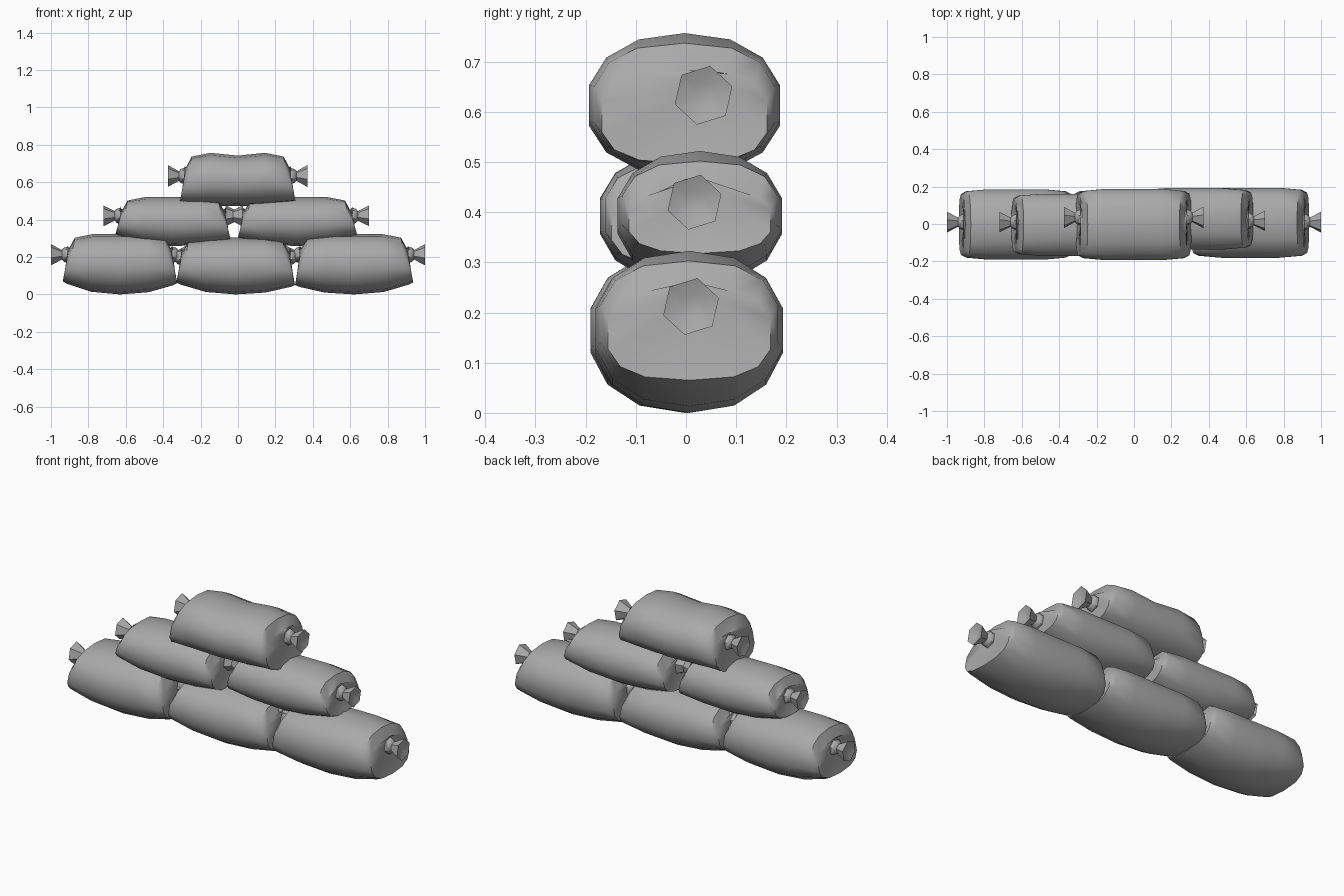
import bpy, bmesh, math

old = bpy.data.objects.get("Cube")
if old:
    bpy.data.objects.remove(old, do_unlink=True)

cloth = bpy.data.materials.new("grey_cloth")
cloth.use_nodes = True
colour = (0.4, 0.4, 0.4, 1)
cloth.diffuse_color = colour
cloth.node_tree.nodes["Principled BSDF"].inputs["Base Color"].default_value = colour

# Stations along half a sack: position, width, share of end lift, top drop, top inset, squareness
STATIONS = [(1.0, 0.86, 1.0, 0.075, 0.035, 2.7),
            (0.92, 0.94, 0.8, 0.02, 0.04, 2.5),
            (0.5, 1.0, 0.2, 0.0, 0.01, 2.2)]
SIDES = 14


def power(value, n):
    return math.copysign(abs(value) ** (2 / n), value)


def loft(name, rings, angle):
    """Skin a row of equal rings, close both ends and smooth."""
    bm = bmesh.new()
    rows = [[bm.verts.new(p) for p in ring] for ring in rings]
    for a, b in zip(rows, rows[1:]):
        for i in range(len(a)):
            j = (i + 1) % len(a)
            bm.faces.new((a[i], a[j], b[j], b[i]))
    bm.faces.new(rows[0])
    bm.faces.new(rows[-1])
    bmesh.ops.recalc_face_normals(bm, faces=bm.faces)
    mesh = bpy.data.meshes.new(name)
    bm.to_mesh(mesh)
    bm.free()
    mesh.materials.append(cloth)
    obj = bpy.data.objects.new(name, mesh)
    bpy.context.collection.objects.link(obj)
    bpy.ops.object.select_all(action='DESELECT')
    obj.select_set(True)
    bpy.context.view_layer.objects.active = obj
    bpy.ops.object.shade_smooth_by_angle(angle=math.radians(angle))


def circle(x, y, z, r, sides, turn=0.0):
    return [(x, y + r * math.cos(turn + math.tau * i / sides),
             z + r * math.sin(turn + math.tau * i / sides)) for i in range(sides)]


def sack(name, x0, x1, y0, y1, z0, z1, lifts, knot, dip=0.0):
    cx, half = (x0 + x1) / 2, (x1 - x0) / 2
    cy, wide = (y0 + y1) / 2, (y1 - y0) / 2
    ky, kz, kr = knot
    stations = [(-s[0],) + s[1:] for s in STATIONS]
    stations += [(0, 1.0, 0, dip, 0, 2.2)]
    stations += STATIONS[::-1]

    # Body: slanted, pillow-shaped cross-sections
    rings = []
    for u, w, lift, drop, inset, n in stations:
        low = z0 + lift * lifts[0 if u < 0 else 1]
        high = z1 - drop
        ring = []
        for i in range(SIDES):
            a = math.tau * (i + 0.5) / SIDES
            t = (power(math.sin(a), n) + 1) / 2
            x = cx + u * half
            if u:
                x -= math.copysign(inset * t, u)
            ring.append((x, cy + wide * w * power(math.cos(a), n),
                         low + (high - low) * t))
        rings.append(ring)
    # Gathered cloth at each end
    for side in (-1, 1):
        x = cx + side * (half - 0.025)
        cap = circle(x, ky, kz, 0.05, SIDES, math.pi / SIDES)
        rings.insert(0 if side < 0 else len(rings), cap)
    loft(name, rings, 48)

    # Tied ends: collar, narrow neck and flared tuft with a hollow end
    for side, label in ((-1, "right"), (1, "left")):
        profile = [(-0.04, 0.036), (-0.022, 0.044), (-0.006, 0.038),
                   (0.004, 0.026), (0.063, kr), (0.05, kr * 0.4)]
        ends = [circle(cx + side * (half + d), ky, kz, r, 6, 0.3)
                for d, r in profile]
        loft(name + "_" + label + "_tie", ends, 50)


# Bottom row
sack("bottom_right_sack", -0.937, -0.325, -0.195, 0.19, 0.0, 0.323,
     (0.07, 0.06), (0.01, 0.212, 0.058))
sack("bottom_middle_sack", -0.33, 0.305, -0.185, 0.19, 0.0, 0.305,
     (0.065, 0.05), (0.01, 0.2, 0.05))
sack("bottom_left_sack", 0.305, 0.937, -0.185, 0.198, 0.0, 0.323,
     (0.05, 0.065), (0.01, 0.212, 0.058))
# Middle row
sack("middle_right_sack", -0.655, -0.04, -0.175, 0.165, 0.258, 0.522,
     (0.065, 0.035), (0.01, 0.42, 0.056))
sack("middle_left_sack", 0.0, 0.637, -0.14, 0.195, 0.258, 0.522,
     (0.045, 0.06), (0.017, 0.42, 0.056))
# Top
sack("top_sack", -0.312, 0.308, -0.198, 0.192, 0.472, 0.757,
     (0.015, 0.025), (0.035, 0.633, 0.06), 0.015)
